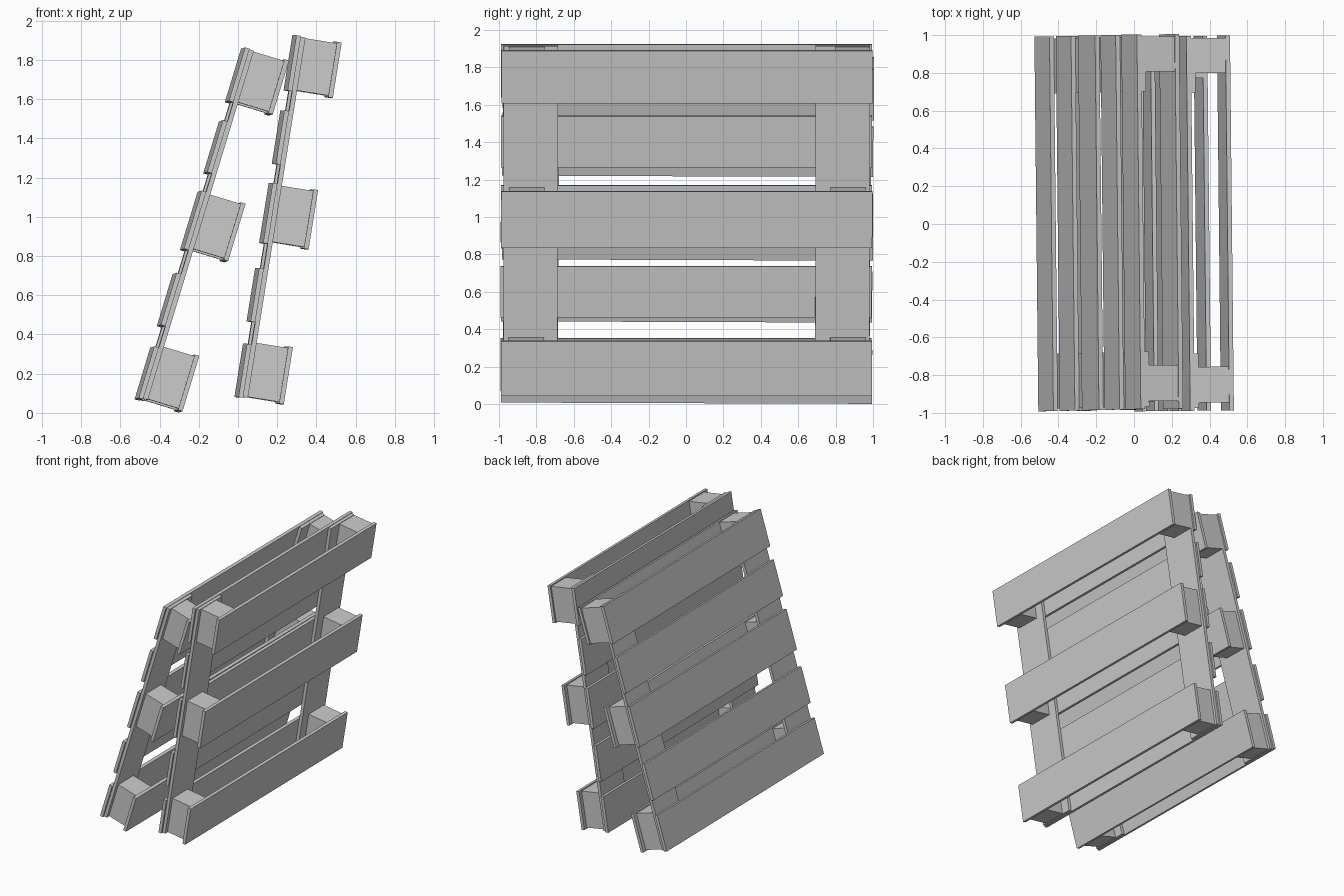
import bpy
from math import radians
from mathutils import Matrix

if "Cube" in bpy.data.objects:
    bpy.data.objects.remove(bpy.data.objects["Cube"])

# Pallet-local axes: x = thickness, y = board length, z = up the pallet
T = 0.024            # plank thickness
BLOCK = 0.162        # block depth
HALF = 0.992         # half board length
HEIGHT = 1.868
DECK = [(0, .275), (.39, .667), (.795, 1.105), (1.204, 1.48), (1.583, HEIGHT)]
BASE = [(0, .295), (.80, 1.106), (1.582, HEIGHT)]


def box(name, frame, xs, ys, zs):
    """Rectangular plank between given local bounds, placed by the pallet frame."""
    bpy.ops.mesh.primitive_cube_add(size=1)
    ob = bpy.context.object
    ob.name = name
    centre = [(a + b) / 2 for a, b in (xs, ys, zs)]
    size = [b - a for a, b in (xs, ys, zs)]
    ob.data.transform(frame @ Matrix.Translation(centre) @ Matrix.Diagonal((*size, 1)))


def pallet(name, origin, lean, roll):
    frame = (Matrix.Translation(origin) @ Matrix.Rotation(radians(0.6), 4, 'Z')
             @ Matrix.Rotation(radians(roll), 4, 'X')
             @ Matrix.Rotation(radians(lean), 4, 'Y'))
    # deck boards
    for i, zs in enumerate(DECK):
        box(f"{name}_deck_board_{i}", frame, (0, T), (-HALF, HALF), zs)
    # two stringers running the full height
    for side, ys in (("front", (-.978, -.688)), ("back", (.69, .98))):
        box(f"{name}_stringer_{side}", frame, (T, 2 * T), ys, (.004, HEIGHT - .004))
    # base boards and spacer blocks
    for i, (lo, hi) in enumerate(BASE):
        box(f"{name}_base_board_{i}", frame, (2 * T + BLOCK, 3 * T + BLOCK),
            (-HALF, HALF), (lo, hi))
        back = (.795, .98) if i == 2 else (.77, .96)
        for side, ys in (("front", (-.95, -.76)), ("back", back)):
            box(f"{name}_block_{side}_{i}", frame, (2 * T, 2 * T + BLOCK), ys,
                (lo + .008, hi - .008))


pallet("left_pallet", (-.517, 0, .073), 16.9, -0.2)
pallet("right_pallet", (-.008, 0, .081), 9.1, 0)
